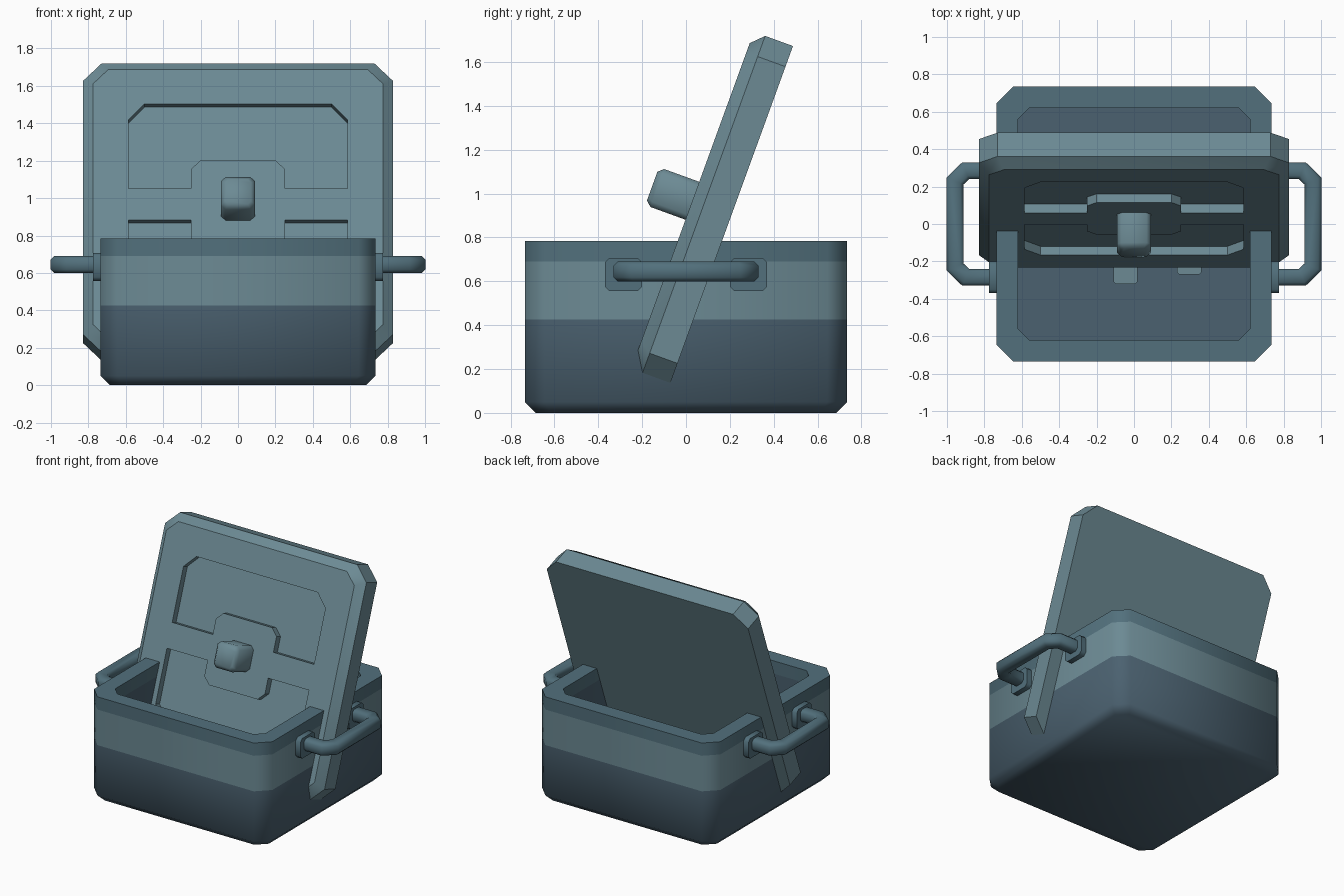
import bpy, bmesh, math
from mathutils import Matrix, Vector

if "Cube" in bpy.data.objects:
    bpy.data.objects.remove(bpy.data.objects["Cube"])


def material(name, rgb):
    m = bpy.data.materials.new(name)
    m.diffuse_color = (*rgb, 1)
    m.use_nodes = True
    m.node_tree.nodes["Principled BSDF"].inputs["Base Color"].default_value = m.diffuse_color
    return m


LIGHT = material("light teal", (0.150, 0.255, 0.296))
RIM = material("slate teal", (0.084, 0.162, 0.202))
DARK = material("dark slate blue", (0.070, 0.120, 0.162))


def finish(name, bm, mats, matrix=Matrix(), angle=60):
    bmesh.ops.recalc_face_normals(bm, faces=bm.faces)
    me = bpy.data.meshes.new(name)
    bm.to_mesh(me)
    bm.free()
    ob = bpy.data.objects.new(name, me)
    bpy.context.collection.objects.link(ob)
    for m in mats:
        me.materials.append(m)
    ob.matrix_world = matrix
    smooth(ob, angle)
    return ob


def smooth(ob, angle):
    bpy.ops.object.select_all(action='DESELECT')
    ob.select_set(True)
    bpy.context.view_layer.objects.active = ob
    bpy.ops.object.shade_smooth_by_angle(angle=math.radians(angle))


def octagon(hx, hy, c):
    """Rectangle outline with chamfered corners."""
    return [(hx, c - hy), (hx, hy - c), (hx - c, hy), (c - hx, hy),
            (-hx, hy - c), (-hx, c - hy), (c - hx, -hy), (hx - c, -hy)]


def loft(levels, slots=None):
    """Stack outlines [(points, z), ...] into a closed solid."""
    bm = bmesh.new()
    rings = [[bm.verts.new((x, y, z)) for x, y in pts] for pts, z in levels]
    n = len(rings[0])
    for i, (a, b) in enumerate(zip(rings, rings[1:])):
        for k in range(n):
            f = bm.faces.new((a[k], a[(k + 1) % n], b[(k + 1) % n], b[k]))
            f.material_index = slots[i] if slots else 0
    bm.faces.new(rings[0])
    bm.faces.new(rings[-1])
    return bm


# Open box: banded outside, hollow inside
H = 0.735
outer = octagon(H, H, 0.09)
inner = octagon(0.62, 0.62, 0.06)
box = loft([(octagon(0.685, 0.685, 0.07), 0), (outer, 0.05), (outer, 0.425),
            (outer, 0.69), (outer, 0.785), (inner, 0.785), (inner, 0.69), (inner, 0.1)],
           [1, 1, 0, 2, 2, 2, 1])
for f in box.faces:
    if len(f.verts) == 8:
        f.material_index = 1
finish("box", box, [LIGHT, DARK, RIM])

# Lid: tilted slab with a chamfered inner edge
tilt = Matrix.Translation((0, 0.2075, 0.9025)) @ Matrix.Rotation(math.radians(70), 4, 'X')
lid = finish("lid", loft([(octagon(0.83, 0.82, 0.1), 0), (octagon(0.83, 0.82, 0.1), 0.135),
                          (octagon(0.775, 0.765, 0.08), 0.19)]), [LIGHT], tilt)

# Two mirrored recesses around the raised centre plate of the lid
recess = [(-.585, .09), (-.25, .09), (-.25, .2), (-.2, .25), (.2, .25), (.25, .2),
          (.25, .09), (.585, .09), (.585, .48), (.5, .57), (-.5, .57), (-.585, .48)]
for s in (1, -1):
    pts = [(x, s * v) for x, v in recess]
    cutter = finish("recess_cutter", loft([(pts, 0.14), (pts, 0.25)]), [LIGHT], tilt)
    cutter.hide_render = True
    bpy.context.view_layer.objects.active = lid
    mod = lid.modifiers.new("recess", 'BOOLEAN')
    mod.operation = 'DIFFERENCE'
    mod.solver = 'EXACT'
    mod.object = cutter
    bpy.context.view_layer.update()
    bpy.ops.object.modifier_apply(modifier=mod.name)
    bpy.data.objects.remove(cutter)
smooth(lid, 40)

# Latch knob on the lid's centre plate
finish("lid_latch", loft([(octagon(0.092, 0.092, 0.025), 0.17), (octagon(0.092, 0.092, 0.025), 0.36),
                          (octagon(0.07, 0.07, 0.018), 0.385)]), [LIGHT], tilt)

# Small blocks resting on the box floor
for name, x, y in (("left_block", -0.045, -0.255), ("right_block", 0.295, -0.205)):
    o = octagon(0.065, 0.065, 0.012)
    finish(name, loft([(o, 0.09), (o, 0.22)]), [LIGHT], Matrix.Translation((x, y, 0)), 30)


# Side handles: octagonal tube swept along a chamfered bracket path
def handle(side):
    path = [Vector(p) for p in ((0.75, 0.285), (0.90, 0.285), (0.957, 0.23),
                                (0.957, -0.23), (0.90, -0.285), (0.75, -0.285))]
    section = octagon(0.045, 0.045, 0.018)
    bm = bmesh.new()
    rings = []
    for i, p in enumerate(path):
        a = (p - path[i - 1]).normalized() if i else None
        b = (path[i + 1] - p).normalized() if i < len(path) - 1 else None
        a, b = a or b, b or a
        t = (a + b).normalized()
        normal = Vector((-t.y, t.x)) / t.dot(a)
        rings.append([bm.verts.new((side * (p.x + normal.x * u), p.y + normal.y * u, 0.645 + w))
                      for u, w in section])
    for a, b in zip(rings, rings[1:]):
        for k in range(8):
            bm.faces.new((a[k], a[(k + 1) % 8], b[(k + 1) % 8], b[k]))
    bm.faces.new(rings[0])
    bm.faces.new(rings[-1])
    return bm


for side, label in ((1, "right"), (-1, "left")):
    finish(label + "_handle", handle(side), [RIM])
    # Mounting plates where the handle meets the box
    for y, end in ((0.285, "back"), (-0.285, "front")):
        plate = octagon(0.075, 0.085, 0.02)
        m = Matrix.Translation((side * 0.72, y, 0.632)) @ Matrix.Rotation(side * math.pi / 2, 4, 'Y')
        finish(f"{label}_{end}_handle_mount", loft([(plate, 0), (plate, 0.055)]), [RIM], m, 50)
